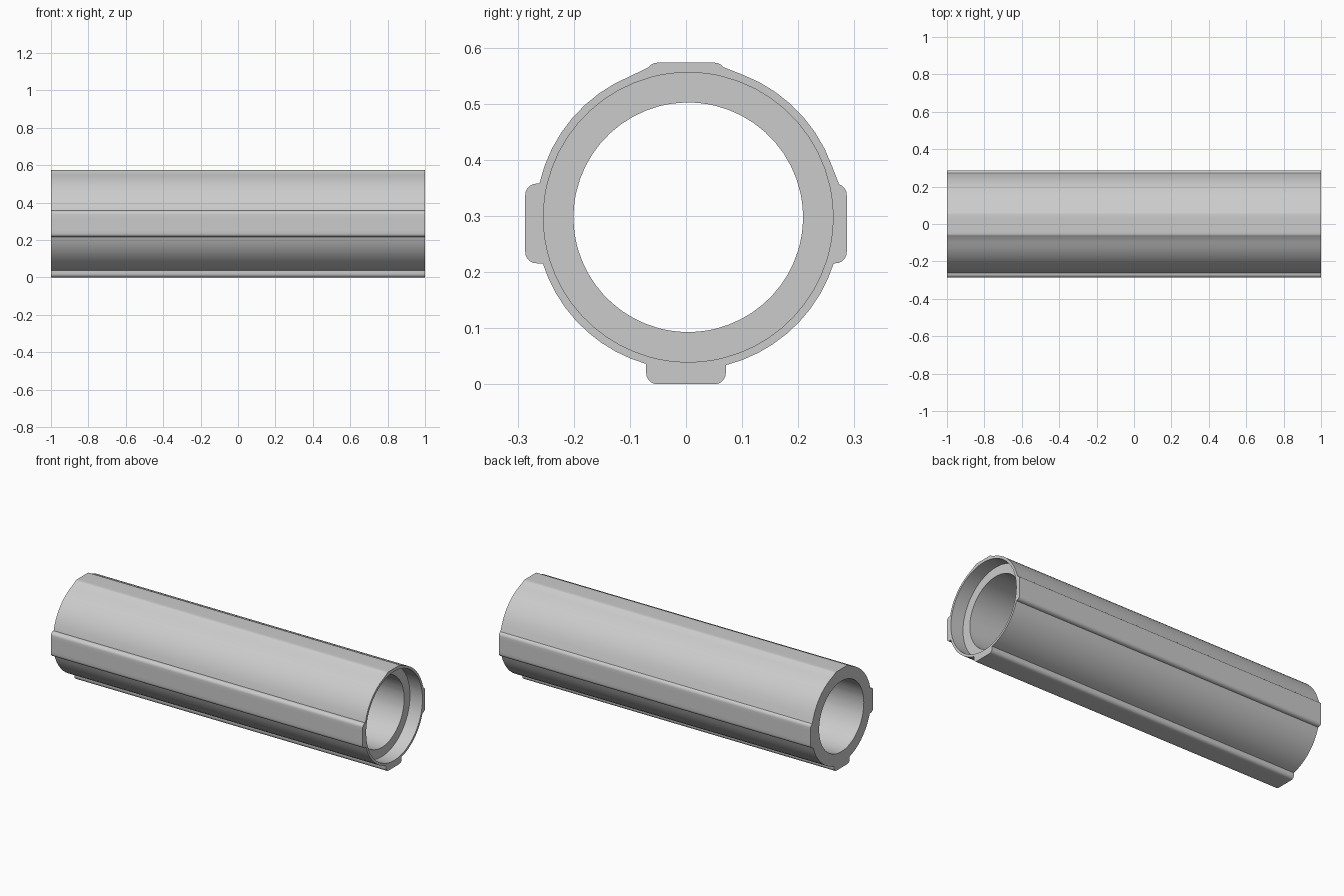
import bpy, bmesh, math
from mathutils import Vector, Matrix

cube = bpy.data.objects.get("Cube")
if cube:
    bpy.data.objects.remove(cube)

RIB_CENTRE = Vector((0.0, 0.2865))    # (y, z) middle of the four ribs
AXIS = Vector((0.004, 0.2975))        # (y, z) axis of the round tube
TUBE_R, SOCKET_R, BORE_R = 0.272, 0.258, 0.2045
RIB_REACH, RIB_HALF, ROUND = 0.2865, 0.071, 0.02
SOCKET_DEPTH = 0.08


def rib_points(k):
    """Rounded rib outline relative to the tube axis, counter-clockwise."""
    turn = Matrix.Rotation(k * math.pi / 2, 2)
    centre = turn.inverted() @ (AXIS - RIB_CENTRE)
    inner = RIB_HALF - ROUND

    def side(s):
        pts = []
        foot = centre.y + math.sqrt(TUBE_R**2 - (s * RIB_HALF - centre.x)**2)
        if foot < RIB_REACH - ROUND:
            pts.append(Vector((s * RIB_HALF, foot)))
        for i in range(6):
            a = i * math.pi / 10
            p = Vector((s * (inner + ROUND * math.cos(a)),
                        RIB_REACH - ROUND + ROUND * math.sin(a)))
            if (p - centre).length > TUBE_R:
                pts.append(p)
        return pts

    flat = [Vector((inner * (1 - i / 3), RIB_REACH)) for i in range(1, 6)]
    outline = side(1) + flat + side(-1)[::-1]
    return [turn @ (p - centre) for p in outline]


# Outer profile: ribs joined by arcs of the tube
ribs = [rib_points(k) for k in range(4)]
outer = []
for k, rib in enumerate(ribs):
    outer += rib
    end, start = rib[-1], ribs[(k + 1) % 4][0]
    a0 = math.atan2(end.y, end.x)
    sweep = (math.atan2(start.y, start.x) - a0) % math.tau
    for i in range(1, 9):
        a = a0 + sweep * i / 9
        outer.append(Vector((math.cos(a), math.sin(a))) * TUBE_R)


def circle(radius):
    return [p.normalized() * radius for p in outer]


# Rings run along the outside, into the socket and back through the bore
bm = bmesh.new()
sections = [(-1, outer), (1, outer), (1, circle(SOCKET_R)),
            (1 - SOCKET_DEPTH, circle(SOCKET_R)),
            (1 - SOCKET_DEPTH, circle(BORE_R)), (-1, circle(BORE_R))]
rings = [[bm.verts.new((x, p.x + AXIS.x, p.y + AXIS.y)) for p in pts]
         for x, pts in sections]
count = len(outer)
for r, ring in enumerate(rings):
    following = rings[(r + 1) % len(rings)]
    for i in range(count):
        j = (i + 1) % count
        bm.faces.new((ring[i], ring[j], following[j], following[i]))
bmesh.ops.recalc_face_normals(bm, faces=bm.faces)
mesh = bpy.data.meshes.new("ribbed_tube")
bm.to_mesh(mesh)
bm.free()

# Plain grey material
grey = bpy.data.materials.new("light grey")
grey.use_nodes = True
colour = (0.6, 0.6, 0.6, 1)
grey.diffuse_color = colour
for node in grey.node_tree.nodes:
    if node.type == "BSDF_PRINCIPLED":
        node.inputs["Base Color"].default_value = colour
mesh.materials.append(grey)

tube = bpy.data.objects.new("ribbed_tube", mesh)
bpy.context.collection.objects.link(tube)
bpy.ops.object.select_all(action="DESELECT")
tube.select_set(True)
bpy.context.view_layer.objects.active = tube
bpy.ops.object.shade_smooth_by_angle(angle=math.radians(25))
